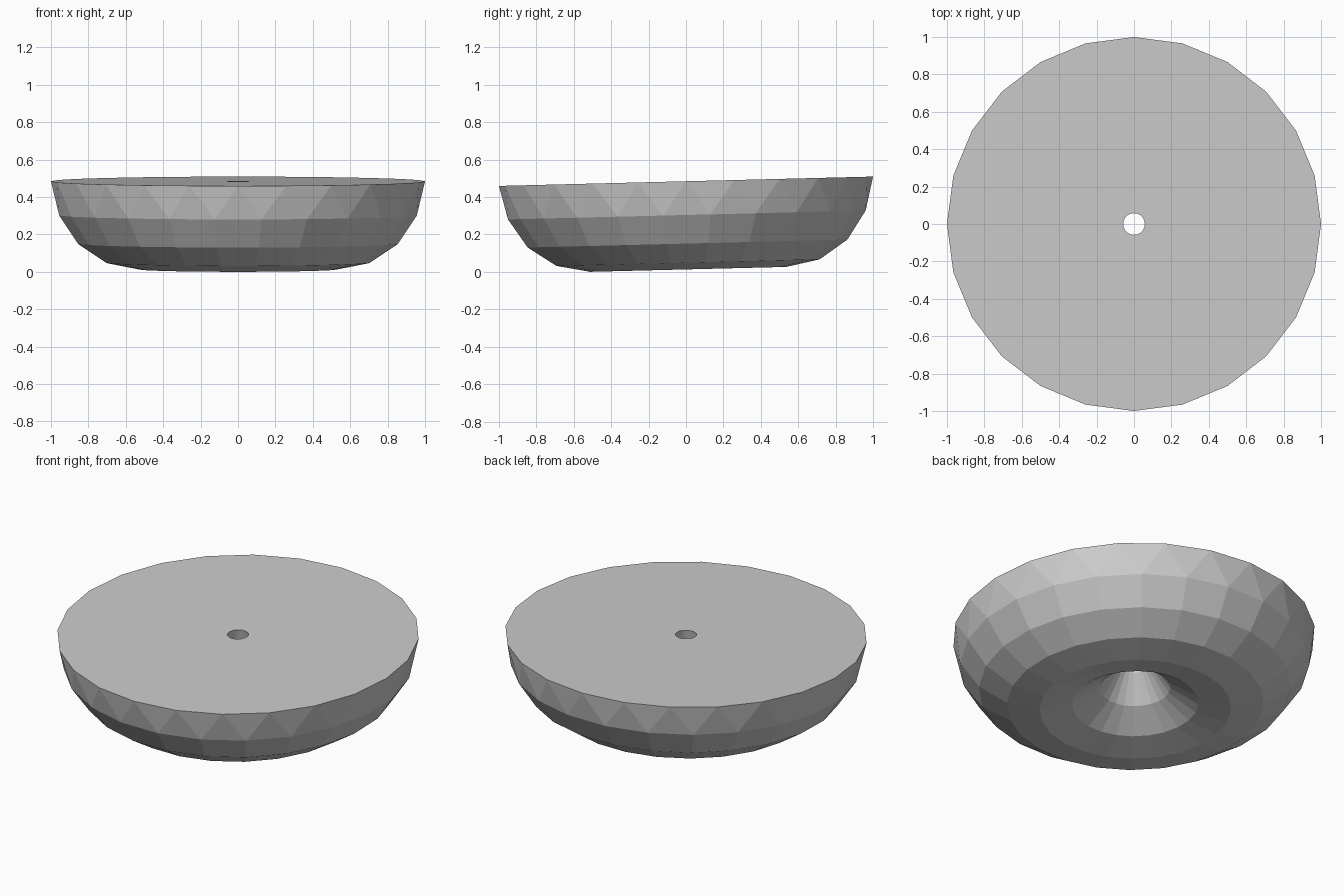
import bpy, bmesh
from math import sin, cos, pi
from mathutils import Matrix

if "Cube" in bpy.data.objects:
    bpy.data.objects.remove(bpy.data.objects["Cube"])

SEG = 24             # sides around the axis
R, r = 0.529, 0.471  # ring radius and tube radius
STEPS = 8            # facets across the half tube
TILT = 0.025         # the flat top leans toward the front

bm = bmesh.new()


def ring(radius, z, offset):
    return [bm.verts.new((radius * cos(2 * pi * (i + offset) / SEG),
                          radius * sin(2 * pi * (i + offset) / SEG), z))
            for i in range(SEG)]


# Rings of the lower half tube; the inner ones are turned half a step
rings = []
for k in range(STEPS + 1):
    a = pi * k / STEPS
    edge = k in (0, STEPS)
    rings.append(ring(R + r * cos(a), -r * sin(a), 0 if edge else 0.5))

# Zigzag triangles next to both rims, quads between
for k in range(STEPS):
    A, B = rings[k], rings[k + 1]
    for i in range(SEG):
        j = (i + 1) % SEG
        if k == 0:
            bm.faces.new((A[i], A[j], B[i]))
            bm.faces.new((A[j], B[j], B[i]))
        elif k == STEPS - 1:
            bm.faces.new((A[i], A[j], B[j]))
            bm.faces.new((A[i], B[j], B[i]))
        else:
            bm.faces.new((A[i], A[j], B[j], B[i]))

# Flat top with the centre hole
for i in range(SEG):
    j = (i + 1) % SEG
    bm.faces.new((rings[0][i], rings[-1][i], rings[-1][j], rings[0][j]))

# Tilt, then stand on the ground
bm.transform(Matrix.Rotation(TILT, 4, 'X'))
low = min(v.co.z for v in bm.verts)
bm.transform(Matrix.Translation((0, 0, -low)))
bmesh.ops.recalc_face_normals(bm, faces=bm.faces)

mesh = bpy.data.meshes.new("half_ring_dish")
bm.to_mesh(mesh)
bm.free()
bpy.context.collection.objects.link(bpy.data.objects.new("half_ring_dish", mesh))
